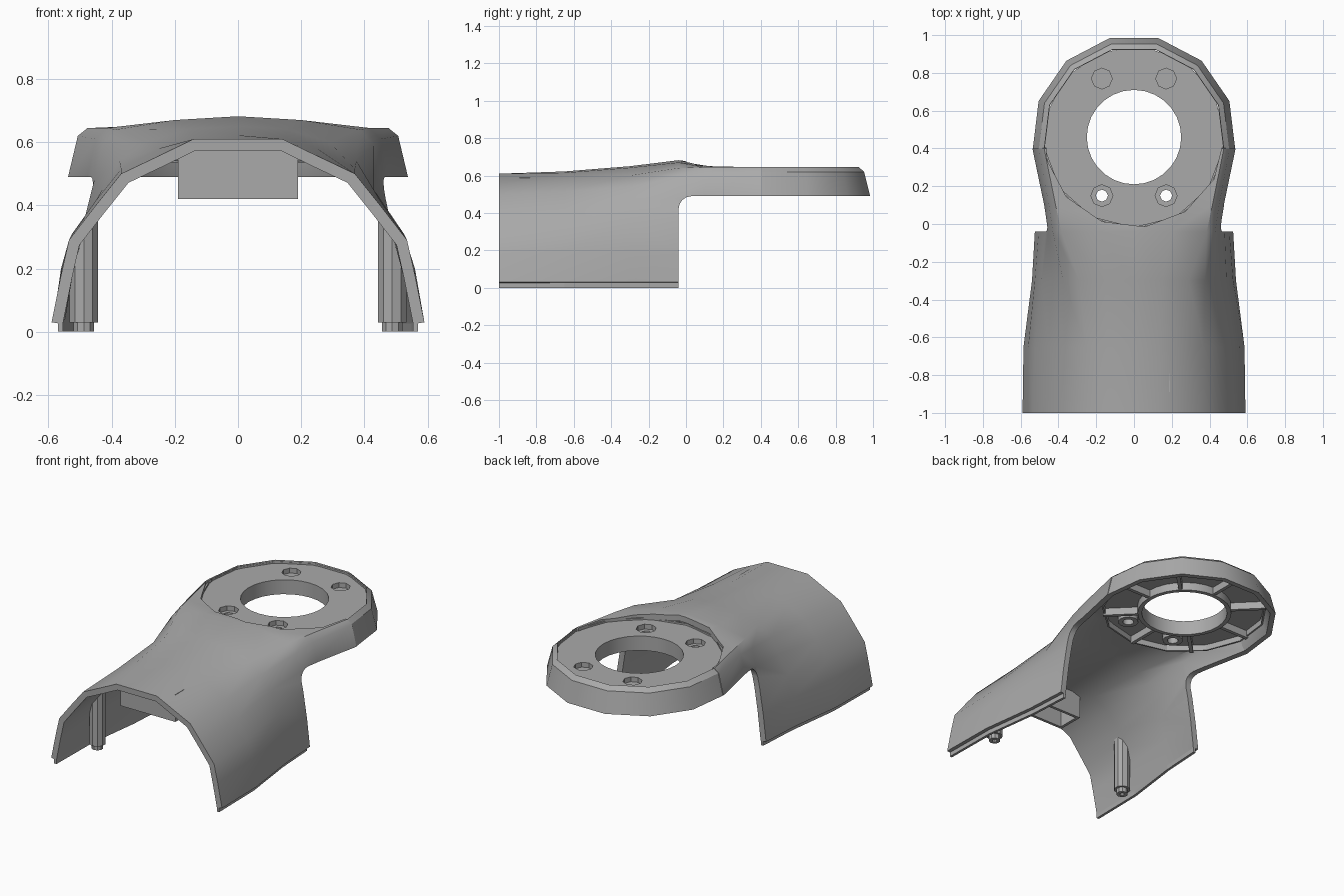
import bpy, bmesh
from math import pi, cos, sin
from mathutils import Matrix, Vector

if "Cube" in bpy.data.objects:
    bpy.data.objects.remove(bpy.data.objects["Cube"])

grey = bpy.data.materials.new("plain grey")
grey.use_nodes = True
grey.diffuse_color = (0.4, 0.4, 0.4, 1)
grey.node_tree.nodes["Principled BSDF"].inputs["Base Color"].default_value = (0.4, 0.4, 0.4, 1)

RING = (0, 0.46)      # centre of the round end
SIDES = 13            # facets of the round end


def finish(name, bm, fix=True):
    if fix:
        bmesh.ops.recalc_face_normals(bm, faces=bm.faces)
    me = bpy.data.meshes.new(name)
    bm.to_mesh(me)
    bm.free()
    me.materials.append(grey)
    ob = bpy.data.objects.new(name, me)
    bpy.context.collection.objects.link(ob)
    return ob


def select(ob):
    bpy.ops.object.select_all(action='DESELECT')
    ob.select_set(True)
    bpy.context.view_layer.objects.active = ob


def smooth(ob, angle=0.6):
    select(ob)
    bpy.ops.object.shade_smooth_by_angle(angle=angle)


def cut(ob, *cutters):
    for c in cutters:
        mod = ob.modifiers.new("cut", 'BOOLEAN')
        mod.operation, mod.solver, mod.object = 'DIFFERENCE', 'EXACT', c
        select(ob)
        bpy.ops.object.modifier_apply(modifier=mod.name)
        bpy.data.objects.remove(c)


def skin(bm, rows, close_rows=False, close_cols=False):
    """Quads between neighbouring rows of points."""
    grid = [[bm.verts.new(p) for p in r] for r in rows]
    n, m = len(grid), len(grid[0])
    for i in range(n if close_rows else n - 1):
        for j in range(m if close_cols else m - 1):
            a, b, k = grid[i], grid[(i + 1) % n], (j + 1) % m
            bm.faces.new((a[j], b[j], b[k], a[k]))
    return grid


def lathe(name, profile, at, n, start=-pi / 2, steps=None):
    """Spin a closed (radius, z) loop about a vertical axis."""
    bm = bmesh.new()
    count = n if steps is None else steps + 1
    rows = [[(at[0] + r * cos(start + 2 * pi * i / n),
              at[1] + r * sin(start + 2 * pi * i / n), z) for r, z in profile]
            for i in range(count)]
    grid = skin(bm, rows, steps is None, True)
    if steps is not None:
        bm.faces.new(grid[0])
        bm.faces.new(grid[-1])
    return finish(name, bm)


def cylinder(name, at, r, z0, z1, n):
    bm = bmesh.new()
    place = Matrix.Translation((at[0], at[1], (z0 + z1) / 2)) @ Matrix.Rotation(-pi / 2, 4, 'Z')
    bmesh.ops.create_cone(bm, cap_ends=True, segments=n, radius1=r, radius2=r,
                          depth=z1 - z0, matrix=place)
    return finish(name, bm)


def box(name, lo, hi, turn=None):
    bm = bmesh.new()
    lo, hi = Vector(lo), Vector(hi)
    bmesh.ops.create_cube(bm, size=1, matrix=(turn or Matrix()) @ Matrix.Translation((lo + hi) / 2)
                          @ Matrix.Diagonal((*(hi - lo), 1)))
    return finish(name, bm)


# Arched cover: half sections from foot to crown
stations = {
    -1.0: [(.59, .03), (.56, .18), (.535, .29), (.45, .4), (.37, .5), (.25, .557), (.14, .61), (0, .61)],
    -0.65: [(.585, .03), (.56, .2), (.525, .31), (.45, .415), (.37, .515), (.25, .58), (.14, .615), (0, .622)],
    -0.3: [(.54, .03), (.525, .2), (.49, .34), (.43, .45), (.375, .54), (.29, .6), (.15, .642), (0, .65)],
    -0.04: [(.525, .03), (.505, .2), (.48, .36), (.455, .48), (.43, .59), (.385, .64), (.2, .67), (0, .682)],
    0.1: [(.48, .03), (.48, .2), (.48, .4), (.475, .5), (.45, .61), (.415, .645), (.2, .66), (0, .665)],
    0.4: [(.54, .03), (.54, .2), (.54, .4), (.538, .49), (.507, .62), (.476, .645), (.2, .645), (0, .645)],
}
bm = bmesh.new()
skin(bm, [[(x, y, z) for x, z in s] + [(-x, y, z) for x, z in s[-2::-1]]
          for y, s in stations.items()])
cover = finish("arched_cover", bm, fix=False)
shell = cover.modifiers.new("thickness", 'SOLIDIFY')
shell.thickness, shell.offset, shell.use_even_offset = 0.036, -1, True
select(cover)
bpy.ops.object.modifier_apply(modifier=shell.name)

# Clear the space under the round end, with a rounded inner corner
corner = [(-.04 + .07 * (1 - cos(a)), .42 + .07 * sin(a)) for a in (0, pi / 8, pi / 4, 3 * pi / 8, pi / 2)]
outline = [(-.04, -.2)] + corner + [(1.2, .49), (1.2, -.2)]
bm = bmesh.new()
ends = skin(bm, [[(x, y, z) for y, z in outline] for x in (-1, 1)], close_cols=True)
for e in ends:
    bm.faces.new(e)
cut(cover, finish("under_cutter", bm), cylinder("recess_cutter", RING, .478, .3, 1, SIDES))
smooth(cover)

# Rim of the round end and the collar that holds the plate
step = 2 * pi / SIDES
smooth(lathe("round_rim", [(.54, .49), (.507, .62), (.478, .645), (.478, .57), (.508, .49)],
             RING, SIDES, -pi / 2 + 3 * step, 7), 0.5)
lathe("plate_collar", [(.486, .55), (.486, .635), (.476, .635), (.476, .55)], RING, SIDES)

# Mounting plate with centre opening and four screw holes
plate = cylinder("mounting_plate", RING, .482, .585, .625, SIDES)
cut(plate, cylinder("opening_cutter", RING, .25, .4, .8, 28))
for x in (-.17, .17):
    cut(plate, cylinder("rear_pocket", (x, .77), .055, .595, .8, 8),
        cylinder("front_pocket", (x, .15), .058, .595, .8, 8),
        cylinder("front_bore", (x, .15), .032, .4, .8, 8))
    smooth(lathe("screw_boss", [(.032, .55), (.032, .59), (.06, .59), (.06, .55)], (x, .15), 12))
smooth(plate)
smooth(lathe("opening_hub", [(.25, .535), (.25, .625), (.275, .62), (.275, .535)], RING, 28))

# Radial ribs under the plate
for i in range(8):
    turn = Matrix.Translation((*RING, 0)) @ Matrix.Rotation(i * pi / 4, 4, 'Z')
    box("plate_rib", (.27, -.011, .54), (.478, .011, .59), turn)

# Open box hanging below the crown
holder = box("hanging_box", (-.19, -.89, .42), (.19, -.72, .59))
cut(holder, box("box_cutter", (-.172, -.872, .3), (.172, -.738, .57)))

for side in (-1, 1):
    # Locating lip along the foot
    bm = bmesh.new()
    feet = [(y, s[0][0]) for y, s in stations.items() if y < 0]
    ends = skin(bm, [[(side * (f - d), y, z) for d, z in ((.02, 0), (.02, .035), (.036, .035), (.036, 0))]
                     for y, f in feet], close_cols=True)
    bm.faces.new(ends[0])
    bm.faces.new(ends[-1])
    finish("foot_lip", bm)

    # Screw post, its top sloped to stay inside the cover
    post = lathe("screw_post", [(.014, .4), (.014, 0), (.034, 0), (.034, .03), (.048, .03), (.048, .4)],
                 (side * .488, -.69), 10)
    for v in post.data.vertices:
        if v.co.z > .3:
            v.co.z = .4 - 1.5 * (abs(v.co.x) - .44)
    smooth(post)
